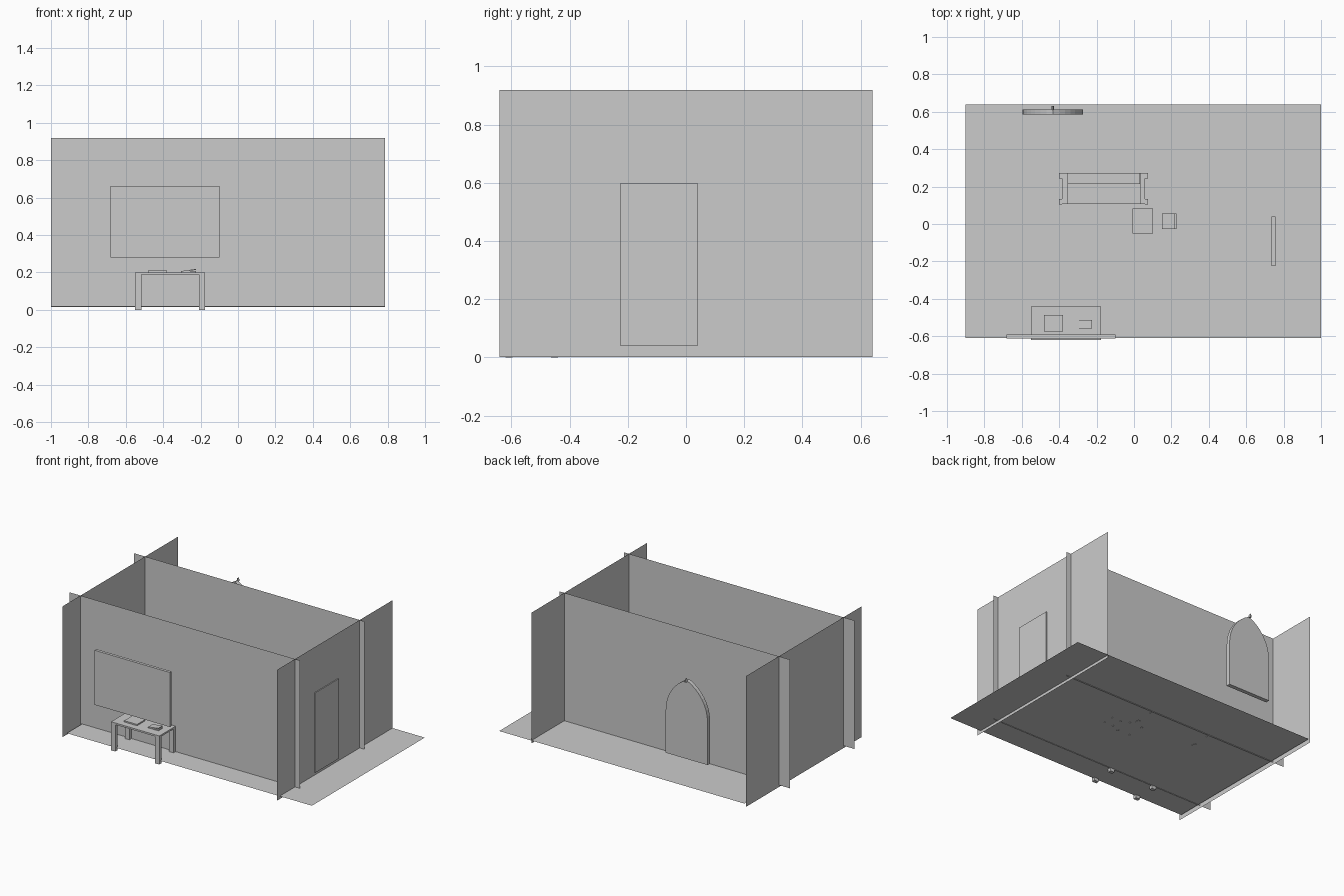
import bpy, bmesh, math
from mathutils import Matrix, Vector

if "Cube" in bpy.data.objects:
    bpy.data.objects.remove(bpy.data.objects["Cube"])


def finish(name, bm):
    bmesh.ops.recalc_face_normals(bm, faces=bm.faces)
    me = bpy.data.meshes.new(name)
    bm.to_mesh(me)
    bm.free()
    ob = bpy.data.objects.new(name, me)
    bpy.context.collection.objects.link(ob)
    return ob


def box(name, x, y, z, tilt=0.0):
    """Box from (min, max) ranges, optionally tilted about y."""
    bm = bmesh.new()
    bmesh.ops.create_cube(bm, size=1)
    centre = Vector([(r[0] + r[1]) / 2 for r in (x, y, z)])
    size = [r[1] - r[0] for r in (x, y, z)]
    bm.transform(Matrix.Translation(centre) @ Matrix.Rotation(tilt, 4, 'Y')
                 @ Matrix.Diagonal((*size, 1)))
    return finish(name, bm)


def sheet(name, corners):
    bm = bmesh.new()
    bm.faces.new([bm.verts.new(c) for c in corners])
    return finish(name, bm)


def legs(name, x, y, z, wx, wy):
    """Four corner legs inside the given footprint."""
    for i, lx in enumerate((x[0], x[1] - wx)):
        for j, ly in enumerate((y[0], y[1] - wy)):
            box(f"{name}_leg_{i * 2 + j + 1}", (lx, lx + wx), (ly, ly + wy), z)


def prism(name, profile, y0, y1):
    """Extrude an xz outline along y."""
    bm = bmesh.new()
    face = bm.faces.new([bm.verts.new((x, y0, z)) for x, z in profile])
    ext = bmesh.ops.extrude_face_region(bm, geom=[face])
    verts = [g for g in ext["geom"] if isinstance(g, bmesh.types.BMVert)]
    bmesh.ops.translate(bm, verts=verts, vec=(0, y1 - y0, 0))
    return finish(name, bm)


# Room shell: thin overlapping sheets
sheet("floor", [(-0.90, -0.61, 0.022), (1, -0.61, 0.022), (1, 0.64, 0.022), (-0.90, 0.64, 0.022)])
TOP = 0.918
for name, y, z0 in (("front_wall", -0.44, 0.018), ("back_wall", 0.276, 0.016)):
    sheet(name, [(-1, y, z0), (0.787, y, z0), (0.787, y, TOP), (-1, y, TOP)])
for name, x in (("left_wall", -0.913), ("right_wall", 0.75)):
    sheet(name, [(x, -0.64, 0.002), (x, 0.64, 0.002), (x, 0.64, TOP), (x, -0.64, TOP)])

# Door and wall screen
box("door", (0.736, 0.756), (-0.225, 0.04), (0.04, 0.60))
box("wall_screen", (-0.683, -0.10), (-0.612, -0.592), (0.28, 0.662))

# Pointed arch window
cx, hw, spring, rise = -0.434, 0.162, 0.50, 0.25
radius = (hw * hw + rise * rise) / (2 * hw)
end = math.asin(rise / radius)
right = [(hw - radius + radius * math.cos(end * i / 8), spring + radius * math.sin(end * i / 8))
         for i in range(9)]
outline = [(-hw, 0.20), (hw, 0.20)] + right + [(-x, z) for x, z in reversed(right[:-1])]
prism("arch_window", [(cx + x, z) for x, z in outline], 0.585, 0.613)
prism("arch_tip", [(cx - 0.006, 0.742), (cx + 0.006, 0.742), (cx, 0.766)], 0.61, 0.63)

# Desk with two flat items
box("desk_top", (-0.55, -0.176), (-0.62, -0.44), (0.188, 0.20))
legs("desk", (-0.55, -0.176), (-0.62, -0.44), (0, 0.188), 0.033, 0.024)
box("desk_tablet", (-0.48, -0.38), (-0.575, -0.487), (0.20, 0.209))
box("desk_book_base", (-0.305, -0.225), (-0.56, -0.512), (0.20, 0.206))
box("desk_book_cover", (-0.295, -0.225), (-0.56, -0.512), (0.208, 0.213), tilt=-0.14)

# Sofa against the back wall
box("sofa_seat", (-0.355, 0.036), (0.106, 0.272), (0.06, 0.12))
box("sofa_back", (-0.355, 0.032), (0.215, 0.274), (0.12, 0.24))
box("sofa_arm_left", (-0.386, -0.355), (0.106, 0.274), (0.06, 0.17))
box("sofa_arm_right", (0.036, 0.060), (0.106, 0.274), (0.06, 0.17))
legs("sofa", (-0.402, 0.076), (0.104, 0.274), (0.02, 0.17), 0.016, 0.03)

# Small table
box("table_top", (-0.007, 0.102), (-0.052, 0.082), (0.15, 0.162))
legs("table", (-0.005, 0.10), (-0.05, 0.08), (0.018, 0.15), 0.01, 0.01)

# Chair facing the table
box("chair_seat", (0.149, 0.225), (-0.027, 0.055), (0.10, 0.11))
box("chair_back", (0.215, 0.226), (-0.027, 0.055), (0.11, 0.21))
legs("chair", (0.149, 0.225), (-0.027, 0.055), (0.018, 0.10), 0.008, 0.008)
